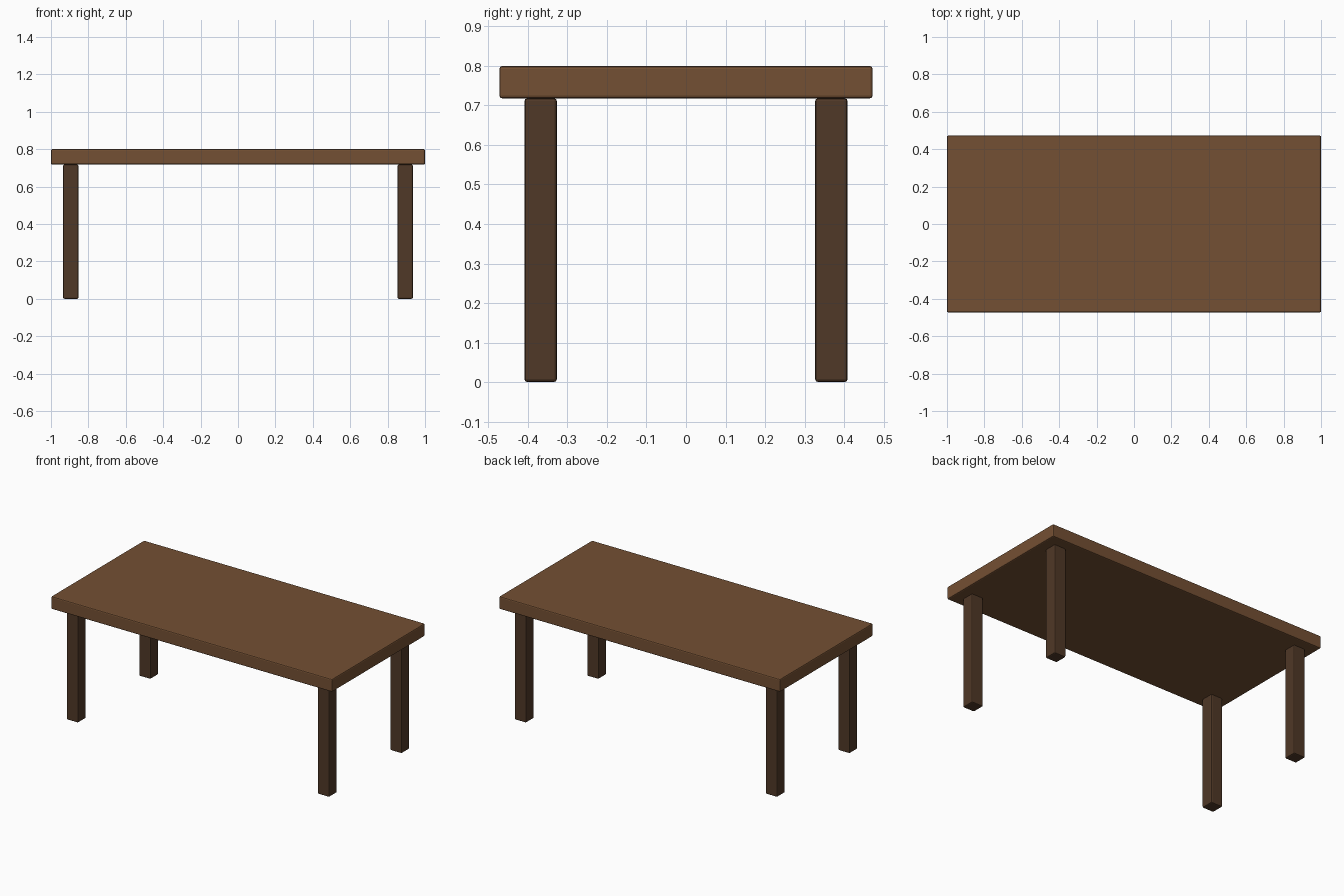
import bpy

if "Cube" in bpy.data.objects:
    bpy.data.objects.remove(bpy.data.objects["Cube"])


def material(name, color):
    m = bpy.data.materials.new(name)
    m.diffuse_color = color
    m.use_nodes = True
    m.node_tree.nodes["Principled BSDF"].inputs["Base Color"].default_value = m.diffuse_color
    return m


def box(name, center, size, mat, bevel=0.007):
    bpy.ops.mesh.primitive_cube_add(size=1, location=center)
    ob = bpy.context.object
    ob.name = name
    ob.scale = size
    bpy.ops.object.transform_apply(location=False, rotation=False, scale=True)
    mod = ob.modifiers.new("edge_bevel", 'BEVEL')
    mod.width = bevel
    mod.segments = 2
    ob.data.materials.append(mat)
    return ob


top_wood = material("top_wood", (0.175, 0.08, 0.033, 1))
leg_wood = material("leg_wood", (0.08, 0.04, 0.02, 1))

# Table top slab
box("table_top", (0, 0, 0.759), (2.0, 0.945, 0.082), top_wood)

# Four square legs
for side, x in (("left", -0.894), ("right", 0.894)):
    for end, y in (("front", -0.368), ("back", 0.368)):
        box(f"{end}_{side}_leg", (x, y, 0.359), (0.082, 0.082, 0.718), leg_wood)
